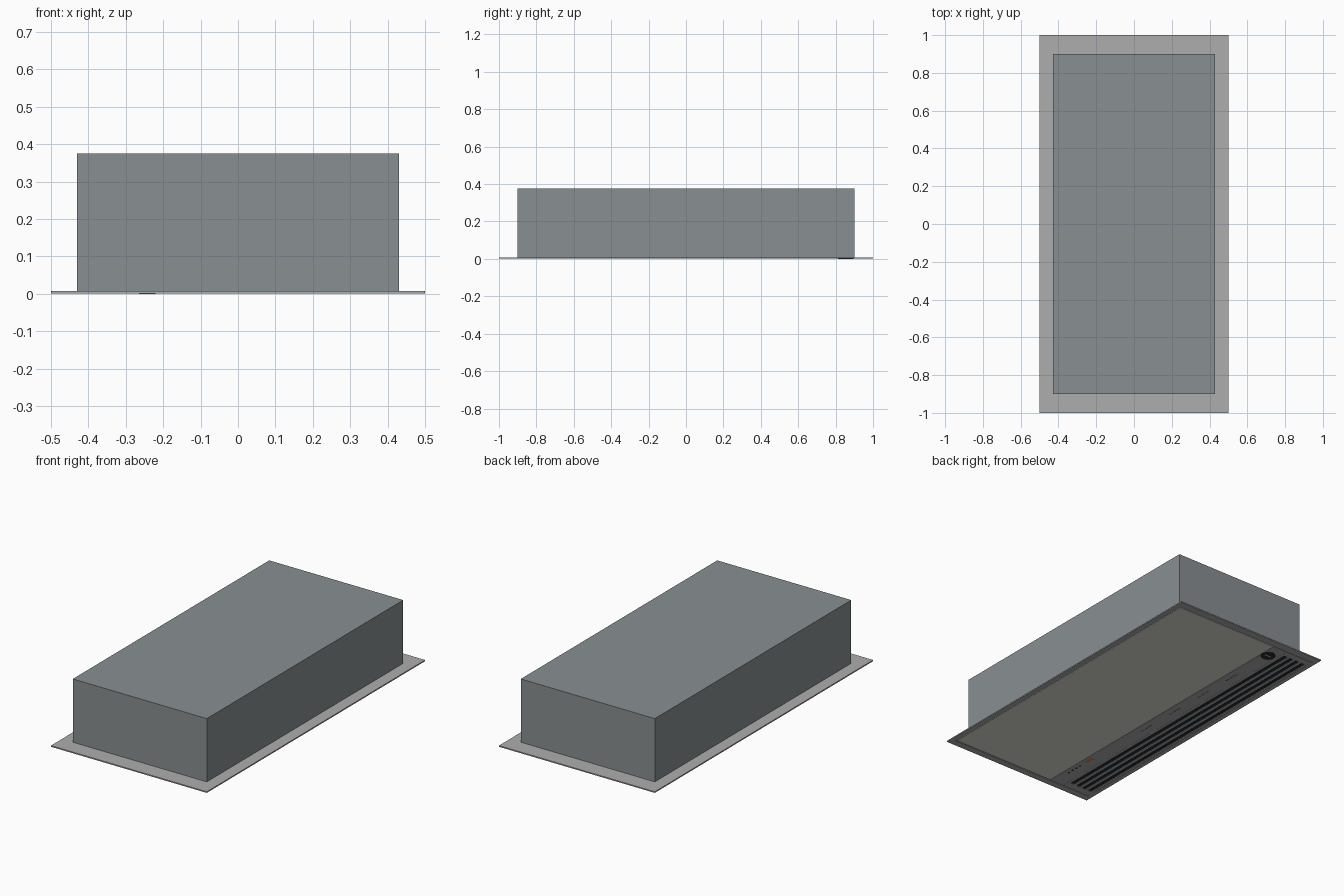
import bpy, bmesh
from mathutils import Matrix

if "Cube" in bpy.data.objects:
    bpy.data.objects.remove(bpy.data.objects["Cube"])


def material(name, rgb):
    m = bpy.data.materials.new(name)
    m.diffuse_color = (*rgb, 1)
    m.use_nodes = True
    m.node_tree.nodes["Principled BSDF"].inputs["Base Color"].default_value = m.diffuse_color
    return m


STEEL = material("steel", (0.25, 0.275, 0.285))
TRIM = material("trim", (0.42, 0.42, 0.42))
PANEL = material("panel", (0.75, 0.75, 0.69))
DARK = material("dark", (0.02, 0.024, 0.028))
MARK = material("mark", (0.16, 0.17, 0.18))
AMBER = material("amber", (0.8, 0.25, 0.05))


def finish(name, bm, mat):
    mesh = bpy.data.meshes.new(name)
    bm.to_mesh(mesh)
    bm.free()
    mesh.materials.append(mat)
    ob = bpy.data.objects.new(name, mesh)
    bpy.context.collection.objects.link(ob)
    return ob


def box(name, x, y, z, mat):
    """Box given as (min, max) on each axis."""
    bm = bmesh.new()
    size = Matrix.Diagonal((x[1] - x[0], y[1] - y[0], z[1] - z[0], 1))
    place = Matrix.Translation((sum(x) / 2, sum(y) / 2, sum(z) / 2))
    bmesh.ops.create_cube(bm, size=1, matrix=place @ size)
    return finish(name, bm, mat)


def disc(name, x, y, z, radius, mat, sides=32):
    bm = bmesh.new()
    bmesh.ops.create_cone(bm, cap_ends=True, segments=sides, radius1=radius,
                          radius2=radius, depth=z[1] - z[0],
                          matrix=Matrix.Translation((x, y, sum(z) / 2)))
    return finish(name, bm, mat)


# Housing and thin mounting flange
box("housing", (-0.43, 0.43), (-0.9, 0.9), (0.007, 0.375), STEEL)
box("flange", (-0.5, 0.5), (-1, 1), (0.004, 0.008), TRIM)

# Raised rim around the underside
RIM = (0.001, 0.004)
for s, side in ((-1, "left"), (1, "right")):
    box("rim_" + side, sorted((s * 0.475, s * 0.5)), (-1, 1), RIM, TRIM)
for s, side in ((-1, "front"), (1, "back")):
    box("rim_" + side, (-0.475, 0.475), sorted((s * 0.96, s)), RIM, TRIM)

# Main lower panel and control strip beside it
box("main_panel", (-0.2, 0.465), (-0.95, 0.95), (0.0015, 0.004), PANEL)
box("control_strip", (-0.295, -0.204), (-0.95, 0.95), (0.002, 0.004), TRIM)

# Air grille: dark backing behind evenly spaced bars
box("grille_backing", (-0.47, -0.295), (-0.92, 0.92), (0.0035, 0.0042), DARK)
for i in range(5):
    x = -0.302 - i * 0.041
    box(f"grille_bar_{i + 1}", (x - 0.008, x + 0.008), (-0.915, 0.915),
        (0.0015, 0.0038), TRIM)
for s, side in ((-1, "front"), (1, "back")):
    box("grille_end_" + side, (-0.475, -0.295), sorted((s * 0.912, s * 0.95)),
        (0.0015, 0.0038), TRIM)

# Round dial with pointer
disc("dial", -0.243, 0.854, (0.0006, 0.003), 0.042, DARK)
box("dial_pointer", (-0.265, -0.221), (0.849, 0.859), (0.0, 0.001), TRIM)

# Indicator dots, amber lamp and small touch marks along the strip
for i in range(4):
    disc(f"indicator_{i + 1}", -0.23, -0.83 + i * 0.032, (0.0014, 0.003),
         0.007, DARK, 16)
box("amber_lamp", (-0.241, -0.223), (-0.68, -0.63), (0.0014, 0.003), AMBER)
for i, y in enumerate((-0.187, 0.055, 0.3, 0.54)):
    for j in (-1, 0, 1):
        yc = y + j * 0.034
        box(f"touch_mark_{i + 1}_{j + 2}", (-0.248, -0.24),
            (yc - 0.012, yc + 0.012), (0.0016, 0.003), MARK)
